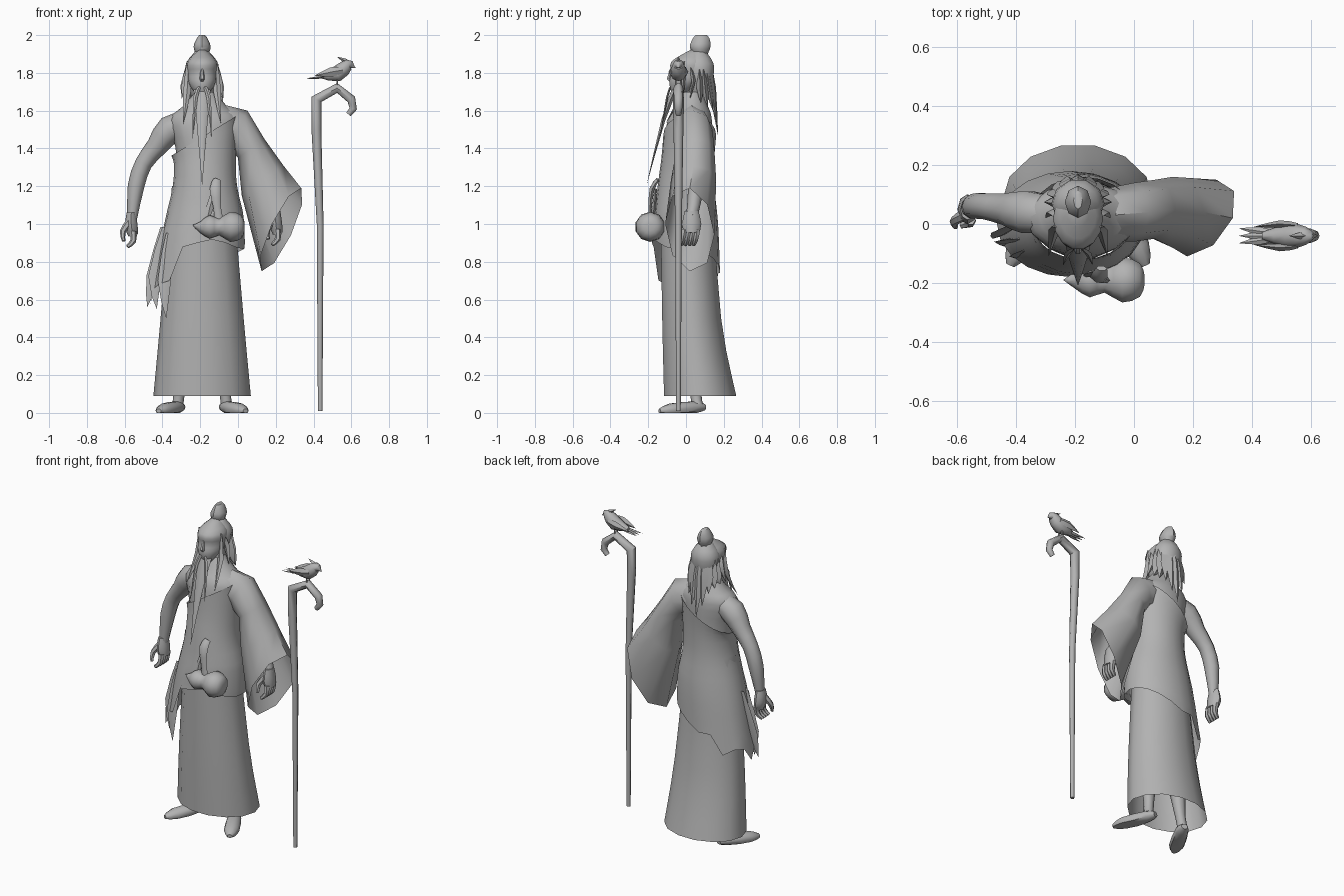
import bpy, bmesh, math, random
from mathutils import Vector

old = bpy.data.objects.get("Cube")
if old:
    bpy.data.objects.remove(old)
random.seed(4)
SIDEWAYS, DEPTH, UP = Vector((1, 0, 0)), Vector((0, 1, 0)), Vector((0, 0, 1))
ORIGIN = Vector((0, 0, 0))
BODY = Vector((-.19, 0, 0))
HEAD = Vector((-.19, .02, 1.8))
SIDES = {"right": -1, "left": 1}

grey = bpy.data.materials.new("plain_grey")
grey.use_nodes = True
grey.diffuse_color = (.45, .45, .45, 1)
grey.node_tree.nodes["Principled BSDF"].inputs["Base Color"].default_value = grey.diffuse_color
parts = []


def smooth(keys, steps):
    """Pass a soft curve through key tuples of any length."""
    key = lambda index: keys[max(0, min(index, len(keys) - 1))]
    result = []
    for i in range(len(keys) - 1):
        for step in range(steps):
            t = step / steps
            neighbours = zip(key(i - 1), key(i), key(i + 1), key(i + 2))
            result.append([b + t / 2 * (c - a + t * (2 * a - 5 * b + 4 * c - d + t * (3 * (b - c) + d - a)))
                           for a, b, c, d in neighbours])
    return result + [list(keys[-1])]


def loft(name, rings, sides, caps=True, shift=None):
    """Skin oval rings given as centre and two half axes."""
    bm = bmesh.new()
    rows = []
    for index, (centre, first, second) in enumerate(rings):
        row = []
        for side in range(sides):
            angle = math.tau * side / sides
            point = centre + first * math.cos(angle) + second * math.sin(angle)
            if shift:
                point += shift(index / (len(rings) - 1), angle)
            point.z = max(point.z, 0)
            row.append(bm.verts.new(point))
        rows.append(row)
    for lower, upper in zip(rows, rows[1:]):
        for i in range(sides):
            j = (i + 1) % sides
            bm.faces.new((lower[i], lower[j], upper[j], upper[i]))
    if caps:
        bm.faces.new(rows[0][::-1])
        bm.faces.new(rows[-1])
    bmesh.ops.remove_doubles(bm, verts=bm.verts, dist=.0005)
    bmesh.ops.recalc_face_normals(bm, faces=bm.faces)
    mesh = bpy.data.meshes.new(name)
    bm.to_mesh(mesh)
    bm.free()
    mesh.materials.append(grey)
    part = bpy.data.objects.new(name, mesh)
    bpy.context.collection.objects.link(part)
    parts.append(part)


def stack(name, base, keys, sides=14, **options):
    """Level rings from keys (y, z, half width, half depth)."""
    rings = [(base + DEPTH * y + UP * z, SIDEWAYS * width, DEPTH * depth)
             for y, z, width, depth in smooth(keys, 3)]
    loft(name, rings, sides, **options)


def sweep(name, base, keys, flatness=1, sides=8, across=DEPTH, steps=2):
    """Tube through keys (x, y, z, half width); flatness scales it along across."""
    path = smooth(keys, steps)
    centres = [base + Vector(point[:3]) for point in path]
    rings = []
    for i, centre in enumerate(centres):
        tangent = (centres[min(i + 1, len(path) - 1)] - centres[max(i - 1, 0)]).normalized()
        second = (across - tangent * tangent.dot(across)).normalized()
        width = max(path[i][3], 0)
        rings.append((centre, tangent.cross(second) * width, second * width * flatness))
    loft(name, rings, sides)


def lock(name, base, start, middle, tip, width, flatness=.5):
    """Flat pointed strand of hair, cloth or feather."""
    sweep(name, base, [(*start, width * .6), (*middle, width), (*tip, 0)], flatness, 4)


# Long skirt, open below
stack("skirt", BODY, [(.075, .09, .258, .196), (.03, .5, .22, .16), (0, 1.2, .16, .14)], caps=False)


# Wrapped robe with ragged slanted hem and slanted neckline
def robe_slant(height, angle):
    across, back = math.cos(angle), math.sin(angle)
    hem, neckline = max(0, 1 - 3 * height), max(0, 3 * height - 2)
    ragged = .05 * math.cos(7 * angle) if across < 0 else 0
    rise = hem * (.13 * across + .16 * max(0, -back) ** 3 + ragged) + neckline * .11 * across
    return UP * rise - SIDEWAYS * hem * .04


WAIST = BODY + SIDEWAYS * .015
stack("wrapped_robe", WAIST, [(0, .74, .25, .18), (0, 1, .215, .17), (0, 1.2, .17, .15),
                              (.01, 1.35, .165, .14), (.02, 1.47, .18, .14)],
      20, caps=False, shift=robe_slant)

# Bare torso, neck and head
stack("torso", WAIST, [(.01, 1.2, .15, .13), (.01, 1.4, .155, .13), (.02, 1.55, .19, .12),
                       (.03, 1.62, .12, .09), (.03, 1.7, .05, .05)])
stack("head", HEAD, [(-.07, -.13, .02, .02), (-.03, -.06, .07, .08), (0, 0, .08, .1),
                     (0, .06, .08, .1), (.03, .12, .02, .03)])
sweep("nose", HEAD, [(0, -.09, .03, .005), (0, -.11, -.03, .014), (0, -.08, -.05, .008)], sides=6)

# Hair shell, topknot, beard and loose locks
stack("hair_cap", HEAD, [(.05, -.12, .06, .05), (.05, -.04, .085, .075), (.05, .05, .085, .08),
                         (.05, .12, .03, .03)], 10)
stack("topknot", HEAD, [(.055, .1, .035, .04), (.055, .14, .045, .055), (.06, .18, .03, .045),
                        (.06, .2, .015, .03)], 8)
sweep("beard", HEAD, [(0, -.08, -.09, .045), (0, -.14, -.25, .03), (0, -.23, -.6, 0)], .4, 6)
for side, s in SIDES.items():
    lock(side + "_moustache", HEAD, (s * .01, -.1, -.07), (s * .035, -.12, -.13), (s * .05, -.16, -.35), .012)
    lock(side + "_temple_lock", HEAD, (s * .07, -.03, .06), (s * .08, -.04, -.1), (s * .1, -.13, -.27), .02)
    lock(side + "_side_spike", HEAD, (s * .065, 0, .04), (s * .085, .02, -.04), (s * .11, 0, -.14), .022)
for i in range(9):
    angle = math.pi * (i + .5) / 9
    outward = Vector((math.cos(angle), math.sin(angle), 0))
    drop = .34 - .17 * abs(outward.x) - random.uniform(0, .06)
    lock("back_lock", HEAD + DEPTH * .04, outward * .06 + UP * .05, outward * .08 - UP * .08,
         outward * .11 - UP * drop, .038)

# Bare right arm
sweep("right_arm", ORIGIN, [(-.26, .03, 1.54, .06), (-.36, .04, 1.5, .075), (-.43, .05, 1.41, .056),
                            (-.5, .06, 1.32, .046), (-.54, .06, 1.2, .044), (-.56, .05, 1.03, .026)], sides=10)

# Flaring left sleeve with a slanted open mouth, and the forearm inside
sleeve = [((-.1, .03, 1.53), (.03, 0, .1), (0, -.09, 0)),
          ((0, .04, 1.5), (.05, 0, .1), (0, -.1, 0)),
          ((.07, .05, 1.4), (.07, 0, .05), (0, -.1, 0)),
          ((.13, .04, 1.23), (.11, 0, .08), (0, -.12, 0)),
          ((.23, .02, .97), (.105, 0, .22), (-.05, -.13, .03))]
loft("left_sleeve", [[Vector(axis) for axis in ring] for ring in sleeve], 8, caps=False)
sweep("left_forearm", ORIGIN, [(.09, .05, 1.34, .05), (.15, .05, 1.17, .04), (.2, .03, 1.04, .03)])

# Loosely curled hands
for side, wrist in (("right", Vector((-.565, .05, 1.03))), ("left", Vector((.2, .03, 1.04)))):
    sweep(side + "_palm", wrist, [(0, 0, .03, .024), (0, 0, -.04, .034), (.01, 0, -.09, .026)], 1.5)
    for finger in range(4):
        knuckle = wrist + DEPTH * (.03 - finger * .022) - UP * .08
        sweep(side + "_finger", knuckle, [(.01, 0, .01, .018), (.01, -.01, -.04, .016), (-.02, -.02, -.07, .01)],
              sides=6)
    sweep(side + "_thumb", wrist, [(-.01, -.02, -.02, .02), (-.045, -.04, -.07, .016), (-.04, -.06, -.12, .009)],
          sides=6)

# Feet and legs
for side, s in SIDES.items():
    sweep(side + "_foot", BODY, [(s * .11, .1, .03, .02), (s * .13, .05, .03, .04),
                                 (s * .2, -.08, .015, .045), (s * .23, -.14, .01, .015)], .8, 10, UP)
    sweep(side + "_leg", BODY, [(s * .13, .06, .04, .032), (s * .12, .05, .12, .03), (s * .1, .03, .4, .06)])

# Ragged cloth hanging at the right hip
for start, middle, tip in (((-.39, 0, .98), (-.45, -.03, .72), (-.48, -.05, .56)),
                           ((-.38, -.05, .98), (-.44, -.06, .72), (-.43, -.08, .55)),
                           ((-.36, -.09, .95), (-.39, -.11, .7), (-.38, -.12, .5))):
    lock("hip_cloth", ORIGIN, start, middle, tip, .035, .25)

# Gourd on the belt with its tie
GOURD = Vector((-.1, -.19, .985))
sweep("gourd", GOURD, [(-.14, 0, .01, 0), (-.1, 0, 0, .03), (-.05, 0, 0, .062), (0, 0, 0, .045),
                       (.06, 0, 0, .08), (.12, 0, 0, .06), (.135, 0, 0, .02)], sides=10)
sweep("gourd_strap", GOURD, [(-.01, .04, .25, .02), (-.02, .01, .2, .03), (-.01, 0, .1, .02), (0, 0, .03, .025)],
      .5, 6)
lock("sash_end", GOURD, (-.02, .03, .2), (-.05, .02, .1), (-.07, .01, 0), .02)

# Hooked staff
STAFF = Vector((.435, -.04, 0))
sweep("staff", STAFF, [(0, 0, .01, .012), (0, 0, 1, .018), (-.01, 0, 1.25, .022), (-.02, 0, 1.5, .026),
                       (-.02, 0, 1.66, .03), (.09, 0, 1.72, .026), (.165, 0, 1.66, .024),
                       (.175, 0, 1.61, .02), (.15, 0, 1.58, .015)], steps=1)

# Perched bird
BIRD = Vector((.525, -.04, 1.795))
sweep("bird_body", BIRD, [(-.09, 0, -.01, .012), (0, 0, 0, .042), (.06, 0, .05, .03),
                          (.08, 0, .04, .012), (.1, 0, .03, 0)])
lock("bird_crest", BIRD, (.06, 0, .06), (.04, 0, .07), (0, 0, .09), .012, 1)
for s in (-1, 0, 1):
    lock("bird_tail", BIRD, (-.06, s * .01, -.01), (-.1, s * .016, -.02), (-.17, s * .025, -.025), .007, 2)
for side, s in SIDES.items():
    lock(side + "_bird_wing", BIRD, (.03, s * .035, .02), (-.03, s * .04, .01), (-.12, s * .03, -.01), .025)
    sweep(side + "_bird_leg", BIRD, [(0, s * .014, -.02, .005), (0, s * .014, -.06, .005)], sides=5)

# Smooth shading with sharp creases
bpy.ops.object.select_all(action="DESELECT")
for part in parts:
    part.select_set(True)
bpy.context.view_layer.objects.active = parts[0]
bpy.ops.object.shade_smooth_by_angle(angle=math.radians(50))
